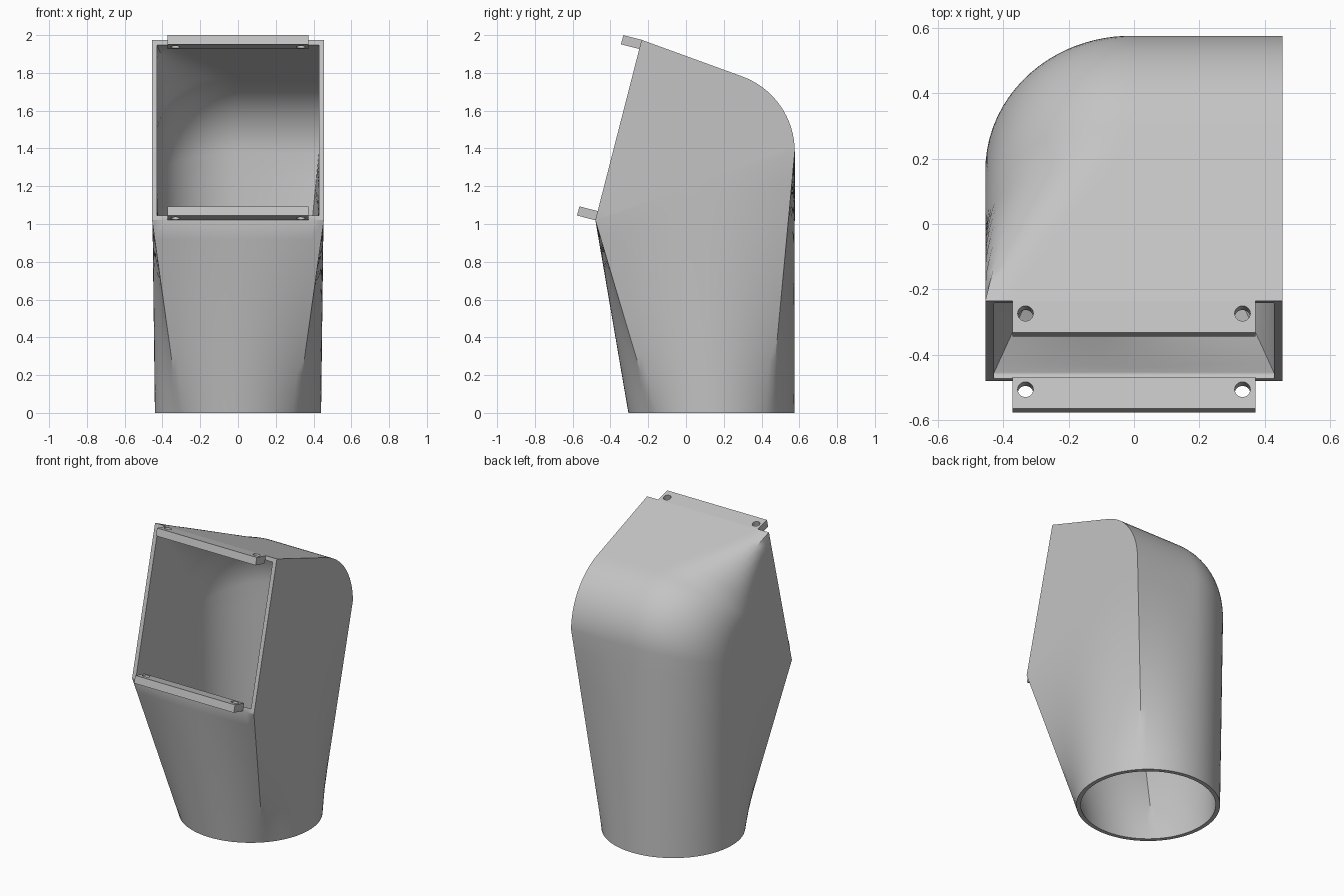
import bpy, bmesh, math
from mathutils import Vector, Matrix

if "Cube" in bpy.data.objects:
    bpy.data.objects.remove(bpy.data.objects["Cube"])

N = 96                 # points around each duct section
HALF = 0.455           # half width of the opening
WALL = 0.027
HINGE = Vector((0, -0.48, 1.02))      # lower edge of the opening
TOP = Vector((0, -0.235, 1.975))      # upper edge of the opening

grey = bpy.data.materials.new("light_grey")
grey.diffuse_color = (0.55, 0.55, 0.55, 1)
grey.use_nodes = True
grey.node_tree.nodes["Principled BSDF"].inputs["Base Color"].default_value = grey.diffuse_color


def finish(name, bm):
    bmesh.ops.recalc_face_normals(bm, faces=bm.faces)
    mesh = bpy.data.meshes.new(name)
    bm.to_mesh(mesh)
    bm.free()
    obj = bpy.data.objects.new(name, mesh)
    bpy.context.collection.objects.link(obj)
    mesh.materials.append(grey)
    return obj


def rounded_square(angle, rx, ry):
    """Unit square hit by a ray; only the back left corner is rounded."""
    c, s = math.cos(angle), math.sin(angle)
    t = 1 / max(abs(c), abs(s))
    cx, cy = rx - 1, 1 - ry
    if rx > 0.01 and t * c < cx and t * s > cy:
        qa = (c / rx) ** 2 + (s / ry) ** 2
        qb = c * cx / rx ** 2 + s * cy / ry ** 2
        qc = (cx / rx) ** 2 + (cy / ry) ** 2 - 1
        t = (qb + math.sqrt(max(qb * qb - qa * qc, 0))) / qa
    return t * c, t * s


ANGLES = [2 * math.pi * i / N for i in range(N)]


def elbow_section(p, wall):
    """Section in the plane through the lower opening edge and profile point p."""
    amount = min(max((p.y - TOP.y) / 0.5, 0), 1)
    d = (p - HINGE).normalized()
    near, far = HINGE + d * wall, p - d * wall
    mid, half = (near + far) / 2, (far - near) / 2
    ring = []
    for a in ANGLES:
        u, v = rounded_square(a, 0.98 * amount, 0.78 * amount)
        ring.append(mid + half * v + Vector((u * (HALF - wall), 0, 0)))
    return ring


# Back profile of the elbow: rounded shoulder, then straight slope to the opening
R, TILT = 0.424, math.radians(70.7)
centre = Vector((0, 0.576 - R, 1.383))
profile = [centre + R * Vector((0, math.cos(TILT * i / 16), math.sin(TILT * i / 16)))
           for i in range(17)]
profile += [profile[-1].lerp(TOP, i / 10) for i in range(1, 11)]


def shell_rings(wall):
    """Round inlet blending up to the elbow, then round to the opening."""
    elbow = [elbow_section(p, wall) for p in profile]
    r = 0.44 - wall
    inlet = [Vector((r * math.cos(a), 0.135 + r * math.sin(a), 0)) for a in ANGLES]
    lower = [[b.lerp(e, k / 10) for b, e in zip(inlet, elbow[0])] for k in range(10)]
    return lower + elbow


# Duct body: outer skin out, inner skin back, closed at both rims
bm = bmesh.new()
rings = shell_rings(0) + shell_rings(WALL)[::-1]
rows = [[bm.verts.new(p) for p in ring] for ring in rings]
for j in range(len(rows)):
    a, b = rows[j], rows[(j + 1) % len(rows)]
    for i in range(N):
        k = (i + 1) % N
        bm.faces.new((a[i], a[k], b[k], b[i]))
bmesh.ops.remove_doubles(bm, verts=bm.verts, dist=0.0002)
duct = finish("duct_body", bm)
bpy.context.view_layer.objects.active = duct
duct.select_set(True)
bpy.ops.object.shade_smooth_by_angle(angle=math.radians(30))
duct.select_set(False)

# Mounting flanges with two screw holes each
up = (TOP - HINGE).normalized()
out = Vector((0, -up.z, up.y))
side = Vector((1, 0, 0))
axes = Matrix((side, out, up)).transposed().to_4x4()


def flange(name, start):
    bm = bmesh.new()
    mid = start + out * 0.05 + up * 0.025
    bmesh.ops.create_cube(bm, size=1, matrix=Matrix.Translation(mid) @ axes
                          @ Matrix.Diagonal((0.745, 0.1, 0.05, 1)))
    plate = finish(name, bm)
    bm = bmesh.new()
    for x in (-0.332, 0.332):
        pos = start + out * 0.04 + up * 0.025 + side * x
        bmesh.ops.create_cone(bm, cap_ends=True, segments=24, radius1=0.024,
                              radius2=0.024, depth=0.2,
                              matrix=Matrix.Translation(pos) @ axes)
    cutter = finish("hole_cutter", bm)
    cutter.hide_render = True
    mod = plate.modifiers.new("holes", 'BOOLEAN')
    mod.operation = 'DIFFERENCE'
    mod.solver = 'EXACT'
    mod.object = cutter
    bpy.context.view_layer.objects.active = plate
    bpy.ops.object.modifier_apply(modifier=mod.name)
    bpy.data.objects.remove(cutter)


flange("lower_flange", HINGE)
flange("upper_flange", TOP - up * 0.05)
